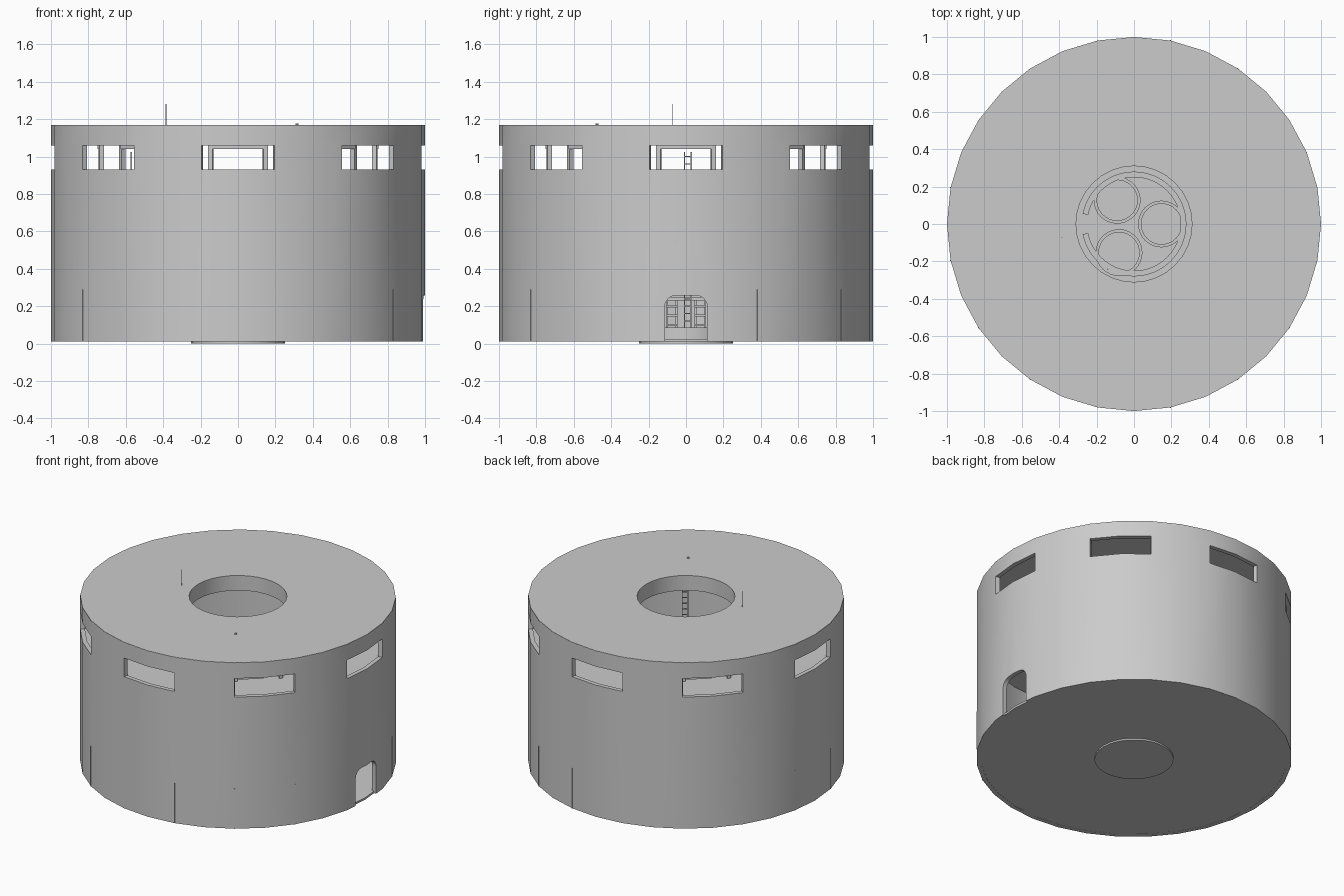
import bpy, bmesh, math
from math import sin, cos, pi, radians

if "Cube" in bpy.data.objects:
    bpy.data.objects.remove(bpy.data.objects["Cube"])

N = 32  # sides of the round tower


def finish(name, bm):
    bmesh.ops.recalc_face_normals(bm, faces=bm.faces)
    me = bpy.data.meshes.new(name)
    bm.to_mesh(me)
    bm.free()
    ob = bpy.data.objects.new(name, me)
    bpy.context.collection.objects.link(ob)
    return ob


def select(ob):
    bpy.ops.object.select_all(action='DESELECT')
    ob.select_set(True)
    bpy.context.view_layer.objects.active = ob


def smooth(ob):
    select(ob)
    bpy.ops.object.shade_smooth_by_angle(angle=radians(30))
    return ob


def apply_modifiers(ob):
    select(ob)
    for m in list(ob.modifiers):
        bpy.ops.object.modifier_apply(modifier=m.name)


def ring(name, r0, r1, z0, z1, x=0, y=0, n=N, skip=()):
    """Square-section ring; skipped segments leave a gap."""
    bm = bmesh.new()
    loops = []
    for i in range(n):
        a = 2 * pi * i / n
        loops.append([bm.verts.new((x + r * cos(a), y + r * sin(a), z))
                      for r, z in ((r0, z0), (r1, z0), (r1, z1), (r0, z1))])
    used = [i for i in range(n) if i not in skip]
    for i in used:
        p, q = loops[i], loops[(i + 1) % n]
        for k in range(4):
            bm.faces.new((p[k], p[(k + 1) % 4], q[(k + 1) % 4], q[k]))
        if (i - 1) % n not in used:
            bm.faces.new(p)
        if (i + 1) % n not in used:
            bm.faces.new(q)
    loose = [v for v in bm.verts if not v.link_faces]
    bmesh.ops.delete(bm, geom=loose, context='VERTS')
    return smooth(finish(name, bm))


def disc(name, r, z0, z1, x=0, y=0, n=N):
    bpy.ops.mesh.primitive_cylinder_add(vertices=n, radius=r, depth=z1 - z0,
                                        location=(x, y, (z0 + z1) / 2),
                                        rotation=(0, 0, pi / 2))
    ob = bpy.context.object
    ob.name = name
    return smooth(ob)


def box(name, size, loc, rot=0):
    bpy.ops.mesh.primitive_cube_add(size=1, location=loc, rotation=(0, 0, rot))
    ob = bpy.context.object
    ob.name = name
    ob.scale = size
    return ob


# Outer wall: window openings span two segments, every 45 degrees
bm = bmesh.new()
rows = [[bm.verts.new((cos(2 * pi * i / N), sin(2 * pi * i / N), z)) for i in range(N)]
        for z in (0.01, 0.93, 1.06, 1.168)]
for k in range(3):
    for i in range(N):
        if k == 1 and (i + 1) % 4 < 2:
            continue
        j = (i + 1) % N
        bm.faces.new((rows[k][i], rows[k][j], rows[k + 1][j], rows[k + 1][i]))
wall = bpy.data.meshes.new("outer_wall")
bm.to_mesh(wall)
bm.free()
wall = bpy.data.objects.new("outer_wall", wall)
bpy.context.collection.objects.link(wall)
thick = wall.modifiers.new("thickness", 'SOLIDIFY')
thick.thickness = 0.03
thick.offset = -1
apply_modifiers(wall)

# Arched doorway on the right side
profile = [(0.113, -0.1)]
profile += [(0.053 + 0.06 * cos(a * pi / 12), 0.198 + 0.06 * sin(a * pi / 12)) for a in range(7)]
profile += [(-y, z) for y, z in reversed(profile)]
bm = bmesh.new()
face = bm.faces.new([bm.verts.new((0.85, y, z)) for y, z in profile])
ext = bmesh.ops.extrude_face_region(bm, geom=[face])
bmesh.ops.translate(bm, vec=(0.3, 0, 0),
                    verts=[v for v in ext["geom"] if isinstance(v, bmesh.types.BMVert)])
cutter = finish("door_cutter", bm)
cut = wall.modifiers.new("door", 'BOOLEAN')
cut.object = cutter
cut.operation = 'DIFFERENCE'
cut.solver = 'EXACT'
apply_modifiers(wall)
bpy.data.objects.remove(cutter)
smooth(wall)

# Floor, roof with round opening, and inner gallery
disc("floor", 0.985, 0.011, 0.025)
disc("base_plate", 0.25, 0.0, 0.012)
ring("roof", 0.31, 0.9995, 1.065, 1.17)
ring("gallery", 0.72, 0.985, 0.88, 0.925)

# Pillars at the gallery edge and lintels facing the windows
for i in range(16):
    a = radians(11.25 + 22.5 * i)
    box("gallery_pillar", (0.025, 0.025, 0.15), (0.745 * cos(a), 0.745 * sin(a), 0.995), a)
for i in range(8):
    a = radians(45 * i)
    box("lintel", (0.03, 0.28, 0.025), (0.735 * cos(a), 0.735 * sin(a), 1.054), a)


# Ladders up to the gallery
def ladder(x, y, top):
    a = math.atan2(y, x)
    for s in (-0.018, 0.018):
        box("ladder_rail", (0.008, 0.006, top - 0.02),
            (x - s * sin(a), y + s * cos(a), (top + 0.02) / 2), a)
    for k in range(int(top / 0.04)):
        box("ladder_rung", (0.006, 0.036, 0.006), (x, y, 0.04 + 0.04 * k), a)


ladder(-0.57, 0.01, 1.025)
ladder(0.35, -0.49, 1.025)

# Central curb and three open round tanks
ring("curb", 0.25, 0.28, 0.02, 0.085, n=64, skip=(30, 31, 32, 33))
for x, y in ((0.147, 0.0), (-0.09, 0.127), (-0.08, -0.153)):
    ring("tank_wall", 0.108, 0.125, 0.02, 0.085, x, y)
    disc("tank_base", 0.115, 0.02, 0.04, x, y)

# Storage rack seen through the door
for s in (-1, 1):
    for dy in (0.05, 0.1):
        box("rack_post", (0.01, 0.01, 0.22), (-0.8, s * dy, 0.13))
    for z in (0.1, 0.15, 0.2):
        box("rack_shelf", (0.08, 0.06, 0.012), (-0.8, s * 0.075, z))
box("rack_beam", (0.04, 0.2, 0.02), (-0.8, 0, 0.24))

# Narrow vertical ribs at the foot of the wall
for d in (-168.75, -146.25, -123.75, -78.75, -56.25, -33.75, 22.5, 56.25, 78.75, 168.75):
    a = radians(d)
    box("wall_rib", (0.006, 0.005, 0.28), (0.999 * cos(a), 0.999 * sin(a), 0.15), a)

# Roof aerial and small knob
disc("aerial", 0.002, 1.165, 1.28, -0.385, -0.07, 6)
disc("roof_knob", 0.008, 1.165, 1.177, 0.315, -0.475, 8)
